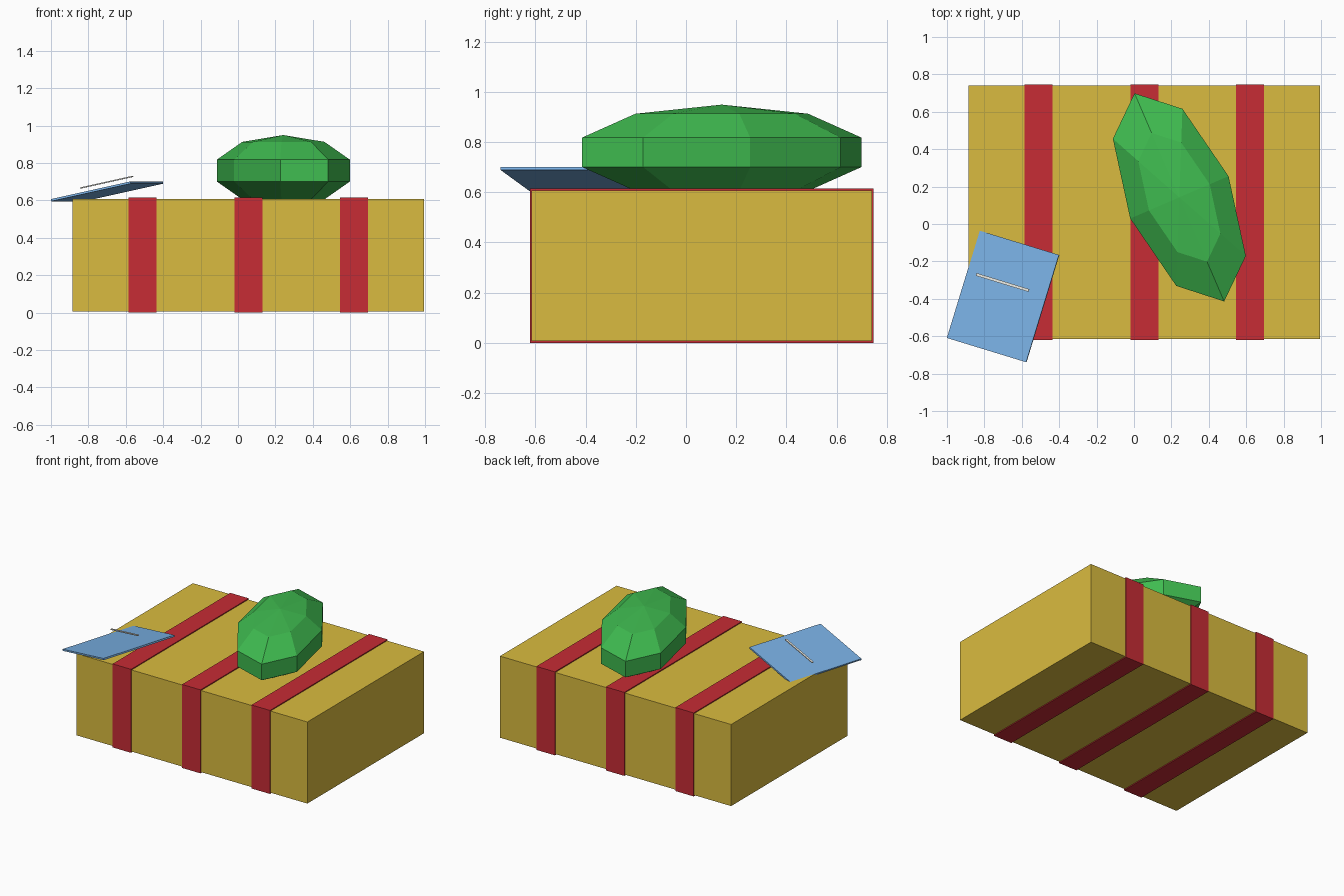
import bpy
from math import radians

if "Cube" in bpy.data.objects:
    bpy.data.objects.remove(bpy.data.objects["Cube"])


def material(name, rgb):
    m = bpy.data.materials.new(name)
    m.diffuse_color = (*rgb, 1)
    m.use_nodes = True
    m.node_tree.nodes["Principled BSDF"].inputs["Base Color"].default_value = m.diffuse_color
    return m


gold = material("gold_paper", (0.70, 0.50, 0.05))
red = material("red_ribbon", (0.57, 0.025, 0.035))
green = material("green_bow", (0.05, 0.50, 0.08))
blue = material("blue_card", (0.19, 0.43, 0.77))
pale = material("pale_line", (0.8, 0.8, 0.75))


def box(name, loc, size, mat, rot=(0, 0, 0)):
    bpy.ops.mesh.primitive_cube_add(size=1, location=loc, rotation=rot)
    o = bpy.context.object
    o.name = name
    o.scale = size
    o.data.materials.append(mat)
    return o


# Wrapped parcel
box("parcel", (0.055, 0.0625, 0.307), (1.88, 1.355, 0.60), gold)

# Three ribbons wrapped around the parcel
for i in range(3):
    box(f"ribbon_{i + 1}", (-0.51 + i * 0.565, 0.0625, 0.307),
        (0.15, 1.367, 0.614), red)

# Faceted bow: stretched low-poly sphere, sunk slightly into the lid
bpy.ops.mesh.primitive_uv_sphere_add(segments=8, ring_count=5, radius=1,
                                     location=(0.2425, 0.1425, 0.759),
                                     rotation=(0, 0, radians(23.3)))
bow = bpy.context.object
bow.name = "bow"
bow.scale = (0.301, 0.637, 0.19)
bow.data.materials.append(green)

# Tilted gift card with a thin line floating above it
tilt = (0, radians(-12), radians(-17))
box("gift_card", (-0.70, -0.3875, 0.648), (0.453, 0.60, 0.012), blue, tilt)
box("card_line", (-0.7025, -0.3125, 0.697), (0.30, 0.015, 0.006), pale, tilt)
